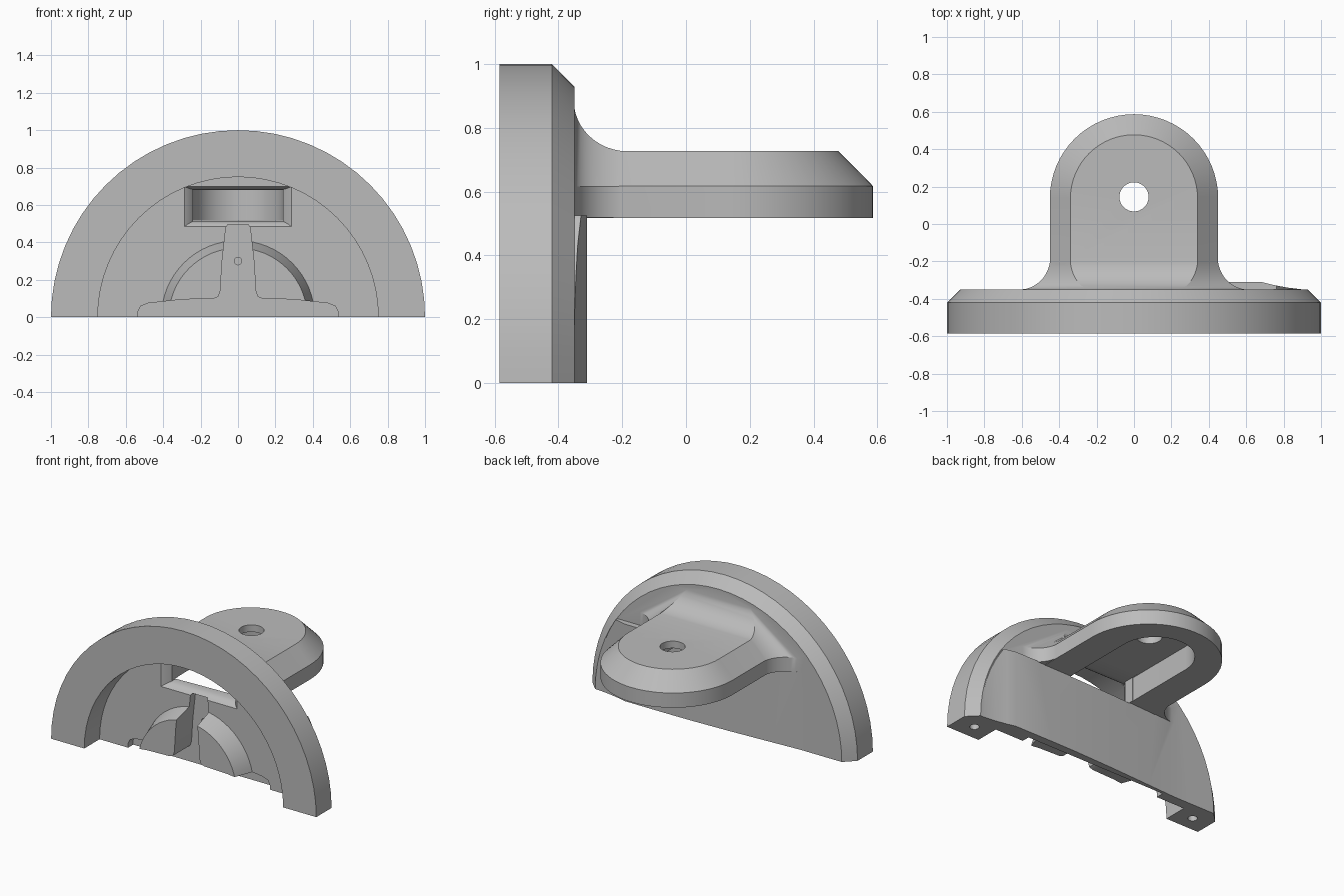
import bpy, bmesh
from math import sin, cos, pi

cube = bpy.data.objects.get("Cube")
if cube:
    bpy.data.objects.remove(cube)

grey = bpy.data.materials.new("plain_grey")
grey.use_nodes = True
grey.diffuse_color = (0.5, 0.5, 0.5, 1)
grey.node_tree.nodes["Principled BSDF"].inputs["Base Color"].default_value = (0.5, 0.5, 0.5, 1)


def loft(name, rings):
    """Skin matching closed rings into a capped solid."""
    bm = bmesh.new()
    loops = [[bm.verts.new(p) for p in ring] for ring in rings]
    n = len(loops[0])
    for a, b in zip(loops, loops[1:]):
        for i in range(n):
            j = (i + 1) % n
            bm.faces.new((a[i], a[j], b[j], b[i]))
    bm.faces.new(loops[0])
    bm.faces.new(loops[-1])
    bmesh.ops.recalc_face_normals(bm, faces=bm.faces)
    mesh = bpy.data.meshes.new(name)
    bm.to_mesh(mesh)
    bm.free()
    mesh.materials.append(grey)
    ob = bpy.data.objects.new(name, mesh)
    bpy.context.collection.objects.link(ob)
    return ob


def combine(target, tool, operation):
    """Apply a boolean and discard the tool."""
    bpy.context.view_layer.objects.active = target
    mod = target.modifiers.new(operation, "BOOLEAN")
    mod.operation, mod.object, mod.solver = operation, tool, "EXACT"
    bpy.ops.object.modifier_apply(modifier=mod.name)
    bpy.data.objects.remove(tool)


def arc(r, steps, sweep):
    return [(r * cos(sweep * i / steps), r * sin(sweep * i / steps)) for i in range(steps + 1)]


def facing_circle(r, y, z=0.0, steps=64):
    return [(u, y, v + z) for u, v in arc(r, steps, 2 * pi)[:-1]]


def flat_circle(r, x, y, z, steps=32):
    return [(u + x, v + y, z) for u, v in arc(r, steps, 2 * pi)[:-1]]


def tongue(r, z, root, centre):
    """Plan outline with straight sides and a round far end."""
    return [(u, v + centre, z) for u, v in arc(r, 32, pi)] + [(-r, root, z), (r, root, z)]


def mirrored(half):
    return half + [(-x, z) for x, z in reversed(half)]


def prism_y(points, y):
    return [(x, y, z) for x, z in points]


def rectangle(w, low, high, y):
    return prism_y([(-w, low), (w, low), (w, high), (-w, high)], y)


# Round housing with a chamfered back edge, halved at the end
body = loft("half_round_bracket",
            [facing_circle(0.93, -0.35), facing_circle(1, -0.42), facing_circle(1, -0.585)])

# Hollow front
combine(body, loft("cavity", [facing_circle(0.75, -0.42), facing_circle(0.75, -0.7)]), "DIFFERENCE")

# Thickened lower back wall, kept inside the round outline
swell_plan = [(-0.65, -0.352), (-0.4, -0.338), (-0.1, -0.322), (0.2, -0.312), (0.4, -0.31),
              (0.68, -0.31), (0.74, -0.325), (0.82, -0.34), (0.92, -0.352), (0.9, -0.38), (-0.6, -0.38)]
swell = loft("wall_swell", [[(x, y, z) for x, y in swell_plan] for z in (-0.2, 0.525)])
combine(swell, loft("swell_limit", [facing_circle(0.925, -0.4), facing_circle(0.925, -0.2)]), "INTERSECT")
combine(body, swell, "UNION")

# Tongue with a chamfered upper edge
levels = ((0.45, 0.517), (0.45, 0.617), (0.34, 0.728))
combine(body, loft("tab", [tongue(r, z, -0.38, 0.137) for r, z in levels]), "UNION")

# Flared root blending the tongue into the wall
flare = []
for i in range(13):
    a = i / 12 * pi / 2
    t = 1 - sin(a) - 0.01
    half = [(0.45 + 0.17 * t, 0.519), (0.45 + 0.17 * t, 0.616), (0.34 - 0.12 * t, 0.728 + 0.16 * t)]
    flare.append(prism_y(mirrored(half), -0.352 + 0.17 * (1 - cos(a))))
combine(body, loft("root_flare", flare), "UNION")

# Raised round boss inside the cavity
combine(body, loft("boss", [facing_circle(0.416, -0.4), facing_circle(0.37, -0.55)]), "UNION")

# Slot through the boss: narrow stem on a wide foot
stem = [(0.535, -0.1), (0.535, 0.03), (0.52, 0.06), (0.48, 0.075), (0.3, 0.095),
        (0.13, 0.1), (0.105, 0.11), (0.095, 0.14), (0.085, 0.3), (0.065, 0.48), (0.055, 0.495)]
combine(body, loft("slot", [prism_y(mirrored(stem), y) for y in (-0.7, -0.365)]), "DIFFERENCE")
combine(body, loft("slot_pin_hole", [facing_circle(0.02, y, 0.3, 16) for y in (-0.4, -0.335)]), "DIFFERENCE")

# Window from the cavity to the tongue, flared at the front
combine(body, loft("window", [rectangle(0.3, 0.473, 0.703, -0.43), rectangle(0.265, 0.5, 0.69, -0.405),
                              rectangle(0.24, 0.514, 0.682, -0.37), rectangle(0.24, 0.514, 0.682, -0.25)]),
        "DIFFERENCE")

# Pocket under the tongue and the bolt hole through it
combine(body, loft("pocket", [tongue(0.243, z, -0.3, 0.2) for z in (0.4, 0.68)]), "DIFFERENCE")
combine(body, loft("bolt_hole", [flat_circle(0.078, 0, 0.145, z) for z in (0.6, 0.8)]), "DIFFERENCE")

# Halve at the ground, then drill a pin hole in each rim end
combine(body, loft("lower_half", [rectangle(1.5, -1.5, 0, y) for y in (-1, 1)]), "DIFFERENCE")
for side in (-1, 1):
    combine(body, loft("rim_hole", [flat_circle(0.03, side * 0.87, -0.48, z, 16) for z in (-0.1, 0.12)]),
            "DIFFERENCE")

bpy.ops.object.select_all(action="DESELECT")
body.select_set(True)
bpy.context.view_layer.objects.active = body
bpy.ops.object.shade_smooth_by_angle(angle=pi / 7)
